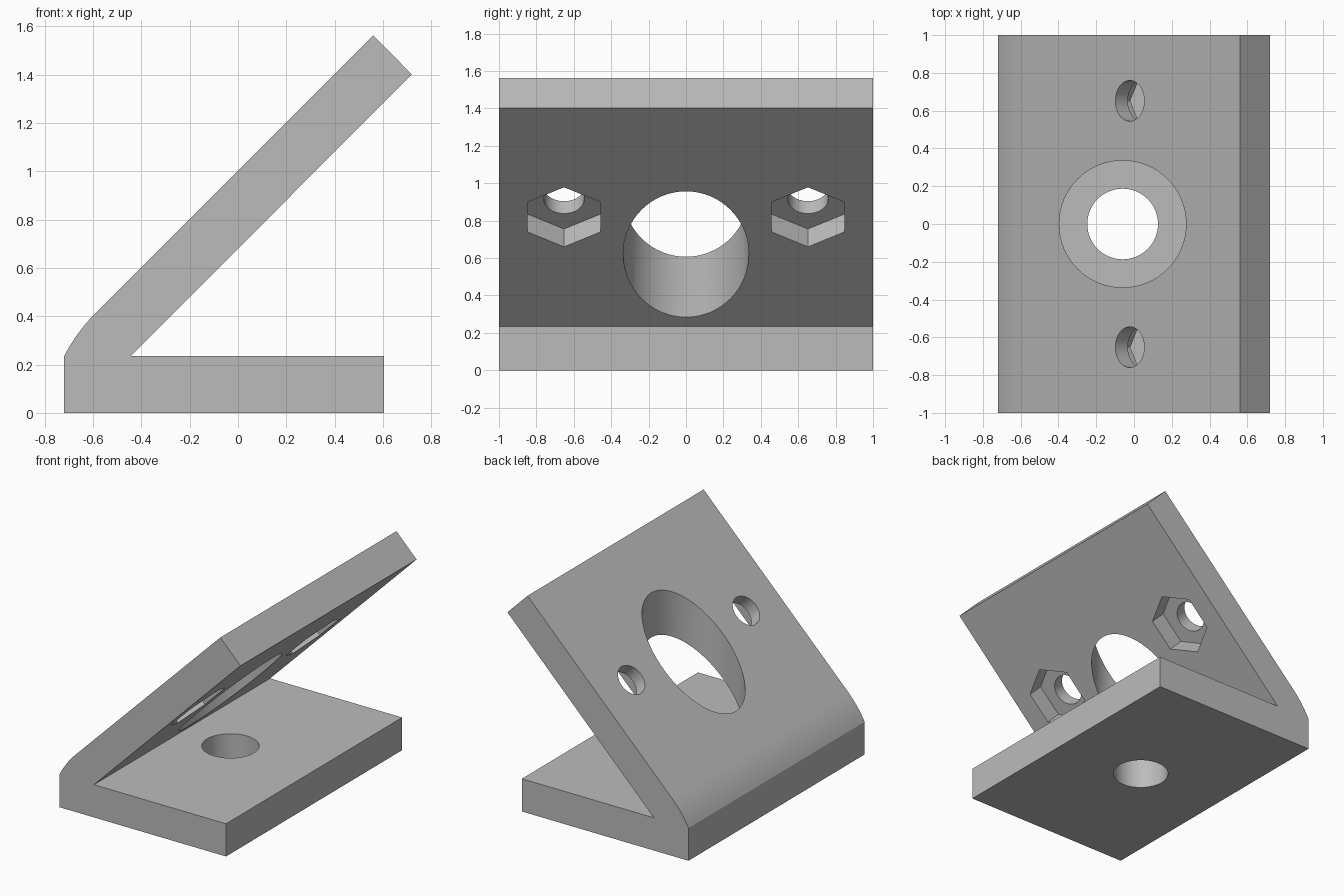
import bpy
import bmesh
from math import cos, sin, pi, radians
from mathutils import Matrix, Vector

cube = bpy.data.objects.get("Cube")
if cube:
    bpy.data.objects.remove(cube, do_unlink=True)

grey = bpy.data.materials.new("plain grey")
grey.use_nodes = True
colour = (0.5, 0.5, 0.5, 1)
grey.diffuse_color = colour
grey.node_tree.nodes["Principled BSDF"].inputs["Base Color"].default_value = colour


def prism(name, points, start, end, matrix):
    """Extrude a closed outline along its local z axis, then place it."""
    bm = bmesh.new()
    face = bm.faces.new([bm.verts.new((x, y, start)) for x, y in points])
    top = bmesh.ops.extrude_face_region(bm, geom=[face])["geom"]
    moved = [v for v in top if isinstance(v, bmesh.types.BMVert)]
    bmesh.ops.translate(bm, verts=moved, vec=(0, 0, end - start))
    bmesh.ops.transform(bm, matrix=matrix, verts=bm.verts)
    bmesh.ops.recalc_face_normals(bm, faces=bm.faces)
    mesh = bpy.data.meshes.new(name)
    bm.to_mesh(mesh)
    bm.free()
    mesh.materials.append(grey)
    obj = bpy.data.objects.new(name, mesh)
    bpy.context.collection.objects.link(obj)
    return obj


def polygon(radius, sides):
    return [(radius * cos(2 * pi * i / sides), radius * sin(2 * pi * i / sides))
            for i in range(sides)]


def bend(a, b, c, steps):
    """Rounded outer corner from a to c, pulled towards b."""
    a, b, c = Vector(a), Vector(b), Vector(c)
    for i in range(steps + 1):
        t = i / steps
        yield tuple(a * (1 - t) ** 2 + b * 2 * t * (1 - t) + c * t * t)


# Side outline: flat base, sloping plate, rounded heel
outline = [(-0.72, 0), (0.605, 0), (0.605, 0.235), (-0.445, 0.235),
           (0.72, 1.401), (0.56, 1.562)]
outline += bend((-0.59, 0.413), (-0.668, 0.335), (-0.72, 0.235), 10)
bracket = prism("angle_bracket", outline, -1, 1, Matrix.Rotation(pi / 2, 4, "X"))

# Vertical bores: small one through the base, wide one through the plate
bore = Matrix.Translation((-0.06, 0, 0))
cutters = [prism("base_hole_cutter", polygon(0.187, 64), -0.1, 0.3, bore),
           prism("plate_hole_cutter", polygon(0.336, 64), 0.262, 1.6, bore)]

# Bolt holes square to the plate, with hexagonal nut pockets underneath
for side in (-1, 1):
    place = Matrix.Translation((0.139, side * 0.652, 0.819)) @ Matrix.Rotation(radians(-45), 4, "Y")
    cutters.append(prism("bolt_hole_cutter", polygon(0.108, 48), -0.1, 0.4, place))
    cutters.append(prism("nut_pocket_cutter", polygon(0.225, 6), -0.15, 0.135, place))

bpy.context.view_layer.objects.active = bracket
for cutter in cutters:
    cutter.hide_render = True
    cut = bracket.modifiers.new(cutter.name, "BOOLEAN")
    cut.operation = "DIFFERENCE"
    cut.solver = "EXACT"
    cut.object = cutter
    bpy.ops.object.modifier_apply(modifier=cut.name)
    bpy.data.objects.remove(cutter, do_unlink=True)

# Smooth bores and heel, crisp edges elsewhere
bpy.ops.object.select_all(action="DESELECT")
bracket.select_set(True)
bpy.ops.object.shade_smooth_by_angle(angle=radians(20))
